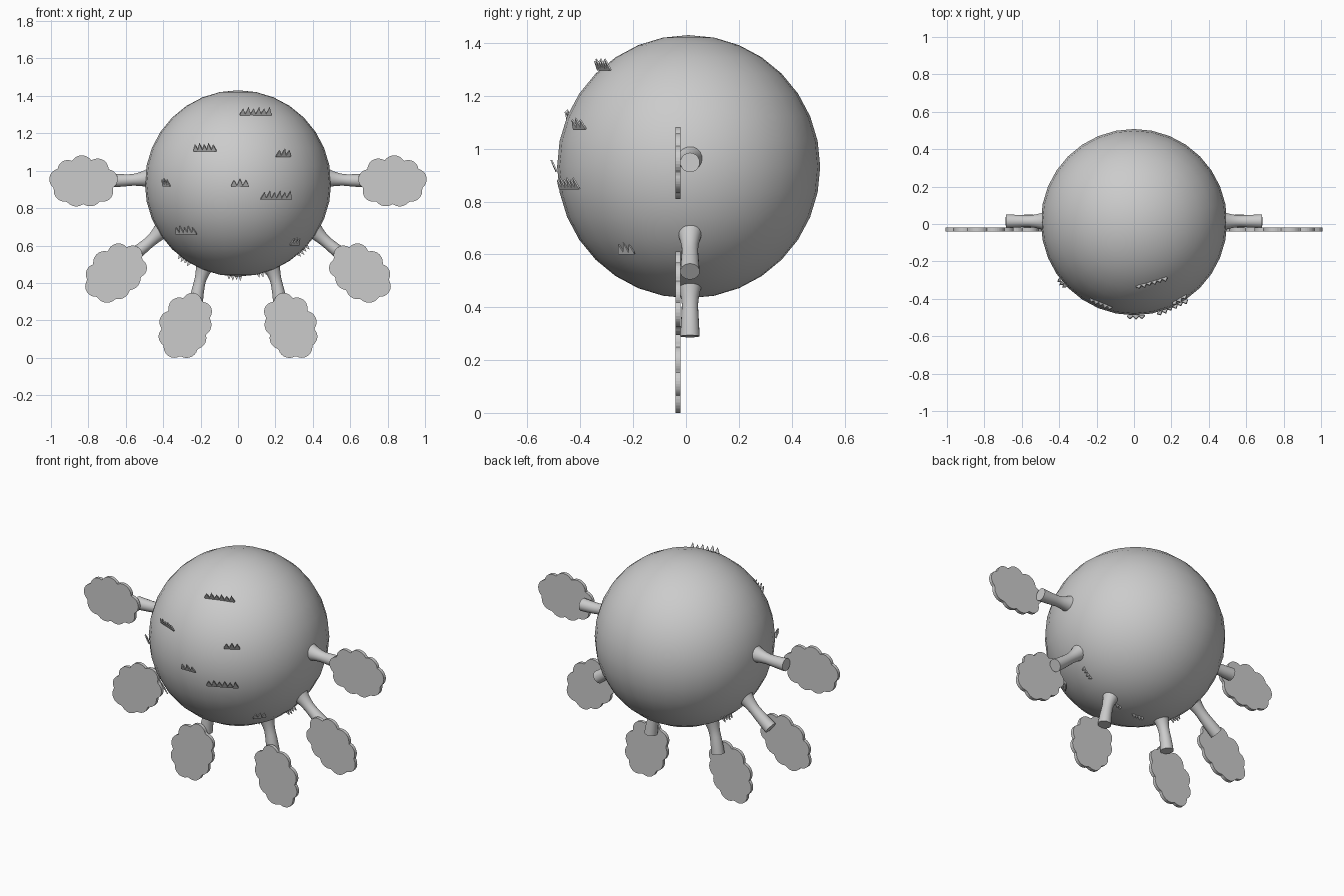
import bpy, bmesh, math
from mathutils import Vector, Matrix

if "Cube" in bpy.data.objects:
    bpy.data.objects.remove(bpy.data.objects["Cube"], do_unlink=True)

grey = bpy.data.materials.new("plain_grey")
grey.use_nodes = True
grey.diffuse_color = (0.6, 0.6, 0.6, 1)
grey.node_tree.nodes["Principled BSDF"].inputs["Base Color"].default_value = (0.6, 0.6, 0.6, 1)

CENTRE = Vector((0, 0.01, 0.932))
RADIUS = 0.498


def add_object(name, bm, smooth=None):
    bmesh.ops.recalc_face_normals(bm, faces=bm.faces)
    mesh = bpy.data.meshes.new(name)
    bm.to_mesh(mesh)
    bm.free()
    mesh.materials.append(grey)
    obj = bpy.data.objects.new(name, mesh)
    bpy.context.collection.objects.link(obj)
    if smooth:
        bpy.ops.object.select_all(action='DESELECT')
        obj.select_set(True)
        bpy.context.view_layer.objects.active = obj
        bpy.ops.object.shade_smooth_by_angle(angle=math.radians(smooth))
    return obj


def extrude_outline(bm, points, offset):
    """Fill an outline and give it thickness along offset."""
    face = bm.faces.new([bm.verts.new(p) for p in points])
    new = bmesh.ops.extrude_face_region(bm, geom=[face], use_keep_orig=True)["geom"]
    bmesh.ops.translate(bm, verts=[v for v in new if isinstance(v, bmesh.types.BMVert)], vec=offset)


# Round body
bm = bmesh.new()
bmesh.ops.create_uvsphere(bm, u_segments=32, v_segments=16, radius=RADIUS,
                          matrix=Matrix.Translation(CENTRE))
add_object("body", bm, 60)

# Lobes of the cloud-shaped pad: centre and radius
LOBES = [(.128, .012, .056), (.085, .06, .055), (.01, .08, .06), (-.075, .065, .058),
         (-.13, .012, .052), (-.105, -.055, .052), (-.035, -.07, .062),
         (.04, -.073, .06), (.1, -.048, .06)]


def cloud_radius(angle):
    """Furthest hit on the lobes along a ray from the pad centre."""
    ray = Vector((math.cos(angle), math.sin(angle)))
    best = 0.06
    for x, z, r in LOBES:
        along = ray.dot((x, z))
        disc = r * r - (x * x + z * z - along * along)
        if disc > 0:
            best = max(best, along + math.sqrt(disc))
    return best


def make_pad(name, side, cx, cz, tilt):
    bm = bmesh.new()
    points = []
    for i in range(96):
        a = math.tau * i / 96
        r = cloud_radius(a)
        a += math.radians(tilt)
        points.append((side * (cx + r * math.cos(a)), -0.04, cz + r * math.sin(a)))
    extrude_outline(bm, points, (0, 0.02, 0))
    add_object(name, bm)


def make_arm(name, side, start, bend, end):
    """Tube along a bent path, waisted in the middle and flared at both ends."""
    bm = bmesh.new()
    p0, p1, p2 = (Vector((side * x, 0.015, z)) for x, z in (start, bend, end))
    rings = []
    for i in range(11):
        t = i / 10
        pos = p0 * (1 - t) ** 2 + p1 * 2 * t * (1 - t) + p2 * t * t
        tan = ((p1 - p0) * (1 - t) + (p2 - p1) * t).normalized()
        across = tan.cross(Vector((0, 1, 0)))
        r = 0.03 + 0.032 * max(0, 1 - t / 0.6) ** 2 + 0.007 * max(0, t - 0.5) * 2
        rings.append([bm.verts.new(pos + r * (across * math.cos(a) + Vector((0, math.sin(a), 0))))
                      for a in (math.tau * k / 20 for k in range(20))])
    for low, high in zip(rings, rings[1:]):
        for k in range(20):
            n = (k + 1) % 20
            bm.faces.new((low[k], low[n], high[n], high[k]))
    bm.faces.new(rings[0])
    bm.faces.new(rings[-1])
    add_object(name, bm, 40)


# Three limbs on each side: arm start, bend, end, pad centre and tilt
LIMBS = {
    "upper": ((.45, .965), (.56, .945), (.685, .948), (.825, .942), 0),
    "middle": ((.38, .71), (.46, .62), (.58, .535), (.655, .455), -40),
    "lower": ((.165, .52), (.21, .42), (.225, .29), (.282, .17), -68),
}
for label, side in (("left", 1), ("right", -1)):
    for level, (start, bend, end, pad, tilt) in LIMBS.items():
        make_arm(f"{level}_{label}_arm", side, start, bend, end)
        make_pad(f"{level}_{label}_pad", side, *pad, tilt)


def make_tuft(name, base, along, up, width, count, height):
    """Thin zigzag strip of pointed tufts."""
    bm = bmesh.new()
    step = width / count
    start = base - along * width / 2
    points = [start - up * 0.008]
    for i in range(count):
        tall = height * (1 if i % 2 else 0.8)
        points += [start + along * step * i, start + along * step * (i + 0.5) + up * tall]
    points += [start + along * width, start + along * width - up * 0.008]
    extrude_outline(bm, points, along.cross(up) * 0.006)
    add_object(name, bm)


# Tufts on the front: x, z, width, number of points
FRONT = [(.093, 1.305, .175, 6), (-.175, 1.112, .13, 5), (.24, 1.082, .09, 3),
         (-.38, .925, .06, 3), (.01, .922, .095, 3), (.203, .855, .18, 6),
         (-.275, .668, .145, 5), (.3, .61, .075, 3)]
for i, (x, z, width, count) in enumerate(FRONT):
    y = CENTRE.y - math.sqrt(RADIUS ** 2 - x ** 2 - (z - CENTRE.z) ** 2)
    base = Vector((x, y, z))
    out = Vector((x, y - CENTRE.y, 0)).normalized()
    along = Vector((-out.y, out.x, 0))
    make_tuft(f"front_tuft_{i + 1}", base + out * 0.003, along,
              (Vector((0, 0, 1)) + out * 0.45).normalized(), width, count, 0.04)

# Tufts under the body, following its underside
for i, (angle, count) in enumerate([(-35, 4), (-2, 4), (15, 3), (44, 4)]):
    a = math.radians(angle)
    out = Vector((math.sin(a), 0, -math.cos(a)))
    along = Vector((math.cos(a), 0, math.sin(a)))
    make_tuft(f"under_tuft_{i + 1}", CENTRE + out * (RADIUS - 0.004), along, out,
              0.02 * count, count, 0.027)
